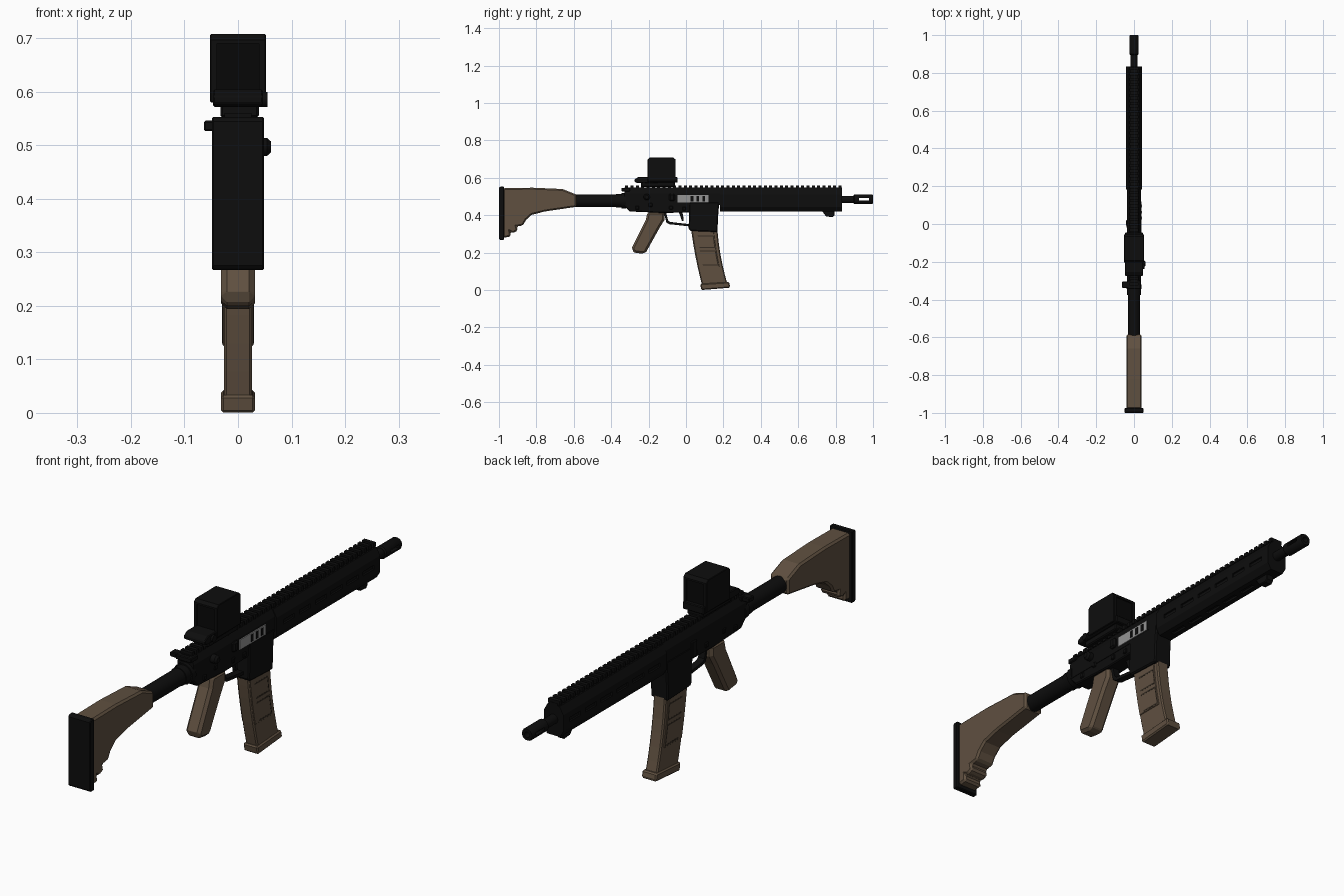
import bpy, bmesh, math
from mathutils import Matrix, Vector

if "Cube" in bpy.data.objects:
    bpy.data.objects.remove(bpy.data.objects["Cube"])


def material(name, rgb):
    m = bpy.data.materials.new(name)
    m.diffuse_color = (*rgb, 1)
    m.use_nodes = True
    m.node_tree.nodes["Principled BSDF"].inputs["Base Color"].default_value = m.diffuse_color
    return m


BLACK = material("matte black", (0.004, 0.004, 0.004))
DEEP = material("deep black", (0.0022, 0.0022, 0.0022))
TAN = material("earth brown", (0.115, 0.08, 0.051))
GROOVE = material("dark brown", (0.035, 0.025, 0.017))
STEEL = material("bolt grey", (0.30, 0.30, 0.30))


def finish(name, bm, mat, bevel=0.0, segments=1):
    bmesh.ops.recalc_face_normals(bm, faces=bm.faces)
    me = bpy.data.meshes.new(name)
    bm.to_mesh(me)
    bm.free()
    me.materials.append(mat)
    ob = bpy.data.objects.new(name, me)
    bpy.context.collection.objects.link(ob)
    if bevel:
        mod = ob.modifiers.new("bevel", 'BEVEL')
        mod.width, mod.segments = bevel, segments
        mod.limit_method, mod.angle_limit = 'ANGLE', math.radians(50)
    return ob


def extrude(name, pts, axis, lo, hi, mat, bevel=0.0, segments=1):
    """Extrude a (y,z) outline along x, or an (x,z) outline along y."""
    bm = bmesh.new()
    at = (lambda p, d: (d, *p)) if axis == 'x' else (lambda p, d: (p[0], d, p[1]))
    a = [bm.verts.new(at(p, lo)) for p in pts]
    b = [bm.verts.new(at(p, hi)) for p in pts]
    bm.faces.new(a)
    bm.faces.new(b)
    n = len(pts)
    for i in range(n):
        bm.faces.new((a[i], a[(i + 1) % n], b[(i + 1) % n], b[i]))
    return finish(name, bm, mat, bevel, segments)


def side(name, pts, half, mat, bevel=0.0, segments=1):
    return extrude(name, pts, 'x', -half, half, mat, bevel, segments)


def boxes(name, spans, mat, bevel=0.0):
    """One object from boxes given as (x0,x1,y0,y1,z0,z1)."""
    bm = bmesh.new()
    for x0, x1, y0, y1, z0, z1 in spans:
        c = Vector(((x0 + x1) / 2, (y0 + y1) / 2, (z0 + z1) / 2))
        s = Matrix.Diagonal((x1 - x0, y1 - y0, z1 - z0, 1))
        bmesh.ops.create_cube(bm, size=1, matrix=Matrix.Translation(c) @ s)
    return finish(name, bm, mat, bevel)


def lathe(name, prof, mat, centre=(0, 0, 0), along='y', sides=24):
    """Turn (distance, radius) pairs around the y or x axis."""
    bm = bmesh.new()
    rings = []
    for d, r in prof:
        ring = []
        for i in range(sides):
            t = 2 * math.pi * i / sides
            u, w = r * math.cos(t), r * math.sin(t)
            p = (u, d, w) if along == 'y' else (d, u, w)
            ring.append(bm.verts.new(Vector(centre) + Vector(p)))
        rings.append(ring)
    for a, b in zip(rings, rings[1:]):
        for i in range(sides):
            j = (i + 1) % sides
            bm.faces.new((a[i], a[j], b[j], b[i]))
    bm.faces.new(rings[0])
    bm.faces.new(rings[-1])
    ob = finish(name, bm, mat)
    bpy.ops.object.select_all(action='DESELECT')
    ob.select_set(True)
    bpy.context.view_layer.objects.active = ob
    bpy.ops.object.shade_smooth_by_angle(angle=math.radians(35))
    return ob


def cut(ob, cutter):
    mod = ob.modifiers.new("cut", 'BOOLEAN')
    mod.operation, mod.object, mod.solver = 'DIFFERENCE', cutter, 'EXACT'
    cutter.hide_render = True
    cutter.hide_set(True)


# Stock and butt pad
side("stock", [(-.978, .545), (-.82, .547), (-.66, .54), (-.585, .51), (-.585, .445),
               (-.755, .42), (-.825, .402), (-.855, .375), (-.872, .345), (-.905, .34),
               (-.9, .318), (-.925, .305), (-.94, .312), (-.938, .285), (-.978, .28)],
     .041, TAN, .012)
side("butt_pad", [(-1, .545), (-.994, .553), (-.974, .553), (-.974, .267), (-.994, .267),
                  (-1, .275)], .049, BLACK, .003)

# Buffer tube with rings
lathe("buffer_tube", [(-.62, .033), (-.375, .033), (-.375, .036), (-.345, .036),
                      (-.345, .041), (-.32, .041)], BLACK, (0, 0, .477))

# Receivers
extrude("upper_receiver", [(-.036, .455), (.036, .455), (.036, .515), (.022, .542),
                           (-.022, .542), (-.036, .515)], 'y', -.33, .185, BLACK)
side("lower_receiver", [(-.335, .49), (-.335, .455), (-.3, .42), (-.12, .412), (.02, .415),
                        (.025, .46), (.025, .49)], .034, BLACK, .004)
side("magazine_well", [(.018, .47), (.014, .33), (.022, .316), (.168, .31), (.172, .40),
                       (.178, .47)], .038, BLACK, .005)
lathe("forward_assist", [(.02, .017), (.054, .017), (.062, .010)], BLACK,
      (0, -.21, .497), 'x', 16)
boxes("charging_handle", [(-.064, -.03, -.338, -.305, .527, .546),
                          (-.035, .035, -.345, -.30, .527, .546)], BLACK, .003)
boxes("receiver_pins", [(-.039, .039, y, y + .02, z, z + .02)
                        for y, z in ((-.27, .43), (-.09, .43), (-.2, .445), (-.02, .425))],
      BLACK, .003)
boxes("case_deflector", [(.03, .047, -.09, -.06, .475, .515)], BLACK, .006)
boxes("bolt_catch", [(-.043, -.03, -.01, .02, .425, .49)], BLACK, .003)

# Ejection port plate with dark slots
boxes("bolt_cover", [(.03, .040, -.045, .12, .468, .508)], STEEL)
boxes("bolt_slots", [(.035, .0415, y, y + .014, .474, .502) for y in (.025, .056, .088)],
      BLACK)

# Trigger and guard
side("trigger_guard", [(-.118, .415), (-.105, .36), (-.09, .352), (.02, .34), (.02, .352),
                       (-.085, .364), (-.096, .372), (-.106, .415)], .014, BLACK)
side("trigger", [(-.04, .42), (-.03, .395), (-.022, .37), (-.012, .368), (-.015, .395),
                 (-.02, .42)], .008, BLACK)

# Pistol grip
side("grip", [(-.205, .418), (-.115, .418), (-.115, .375), (-.14, .335), (-.212, .205),
              (-.225, .193), (-.275, .2), (-.29, .215), (-.288, .228), (-.215, .375)],
     .032, TAN, .011)


# Curved magazine, with raised side panels, grooves and a base
def mag_y(z, t):
    u = (.32 - z) / .29
    rear = .028 + .037 * u + .02 * u * u
    front = .168 + .022 * u + .032 * u * u
    return rear + (front - rear) * t


def mag_outline(z0, z1, t0, t1, steps=6):
    zs = [z0 + (z1 - z0) * i / steps for i in range(steps + 1)]
    return [(mag_y(z, t0), z) for z in zs] + [(mag_y(z, t1), z) for z in reversed(zs)]


side("magazine", mag_outline(.025, .34, 0, 1), .0265, TAN, .005)
side("magazine_panels", mag_outline(.125, .325, .03, .86), .029, TAN, .002)
for i, z in enumerate((.285, .225, .205, .13)):
    side(f"magazine_groove_{i}", mag_outline(z, z + .006, .22, .82, 1), .0296, GROOVE)
for i, (z0, z1) in enumerate(((.225, .285), (.13, .205))):
    side(f"magazine_edge_groove_{i}", mag_outline(z0, z1, .80, .83, 3), .0296, GROOVE)
side("magazine_base", [(.076, .033), (.082, 0), (.23, .012), (.236, .018), (.23, .043)],
     .032, TAN, .005)

# Handguard with slots cut along the sides and underside
hand = extrude("handguard", [(-.028, .42), (.028, .42), (.043, .445), (.043, .51),
                             (.026, .54), (-.026, .54), (-.043, .51), (-.043, .445)],
               'y', .182, .833, BLACK)
slots = []
for i in range(6):
    y = .225 + i * .1
    slots += [(.036, .06, y, y + .07, .47, .486), (-.06, -.036, y, y + .07, .47, .486),
              (-.008, .008, y, y + .07, .40, .428)]
cut(hand, boxes("handguard_slot_cutter", slots, DEEP))
side("hand_stop", [(.725, .425), (.74, .405), (.75, .393), (.785, .39), (.795, .40),
                   (.795, .425)], .016, BLACK, .003)

# Top rail with teeth
boxes("rail_base", [(-.018, .018, -.33, .833, .535, .549)], BLACK)
boxes("rail_teeth", [(-.025, .025, -.325 + i * .0285, -.309 + i * .0285, .543, .56)
                     for i in range(41)], BLACK)

# Barrel and slotted muzzle
lathe("barrel", [(.80, .019), (.905, .019)], BLACK, (0, 0, .485))
muzzle = lathe("muzzle", [(.895, .020), (.90, .025), (.995, .025), (1.0, .022),
                          (1.0, .011), (.93, .011)], BLACK, (0, 0, .485))
cut(muzzle, boxes("muzzle_slot_cutter", [(-.05, .05, .925, .978, .479, .492)], DEEP))

# Optic housing with recessed windows, base and clamp
hood = side("optic_housing", [(-.205, .58), (-.205, .697), (-.194, .708), (-.067, .708),
                              (-.055, .697), (-.055, .58)], .052, BLACK, .002)
cut(hood, boxes("optic_window_cutter", [(-.039, .039, -.23, -.196, .602, .69),
                                        (-.039, .039, -.064, -.03, .602, .69)], DEEP))
boxes("optic_glass", [(-.039, .039, -.199, -.195, .602, .69),
                      (-.039, .039, -.065, -.061, .602, .69)], DEEP)
side("optic_base", [(-.275, .578), (-.275, .592), (-.255, .604), (-.045, .604),
                    (-.045, .575), (-.26, .572)], .047, BLACK, .003)
boxes("optic_clamp", [(-.033, .039, -.24, -.06, .552, .58)], BLACK, .004)
lathe("clamp_knob", [(.03, .014), (.055, .014)], BLACK, (0, -.225, .586), 'x', 12)
